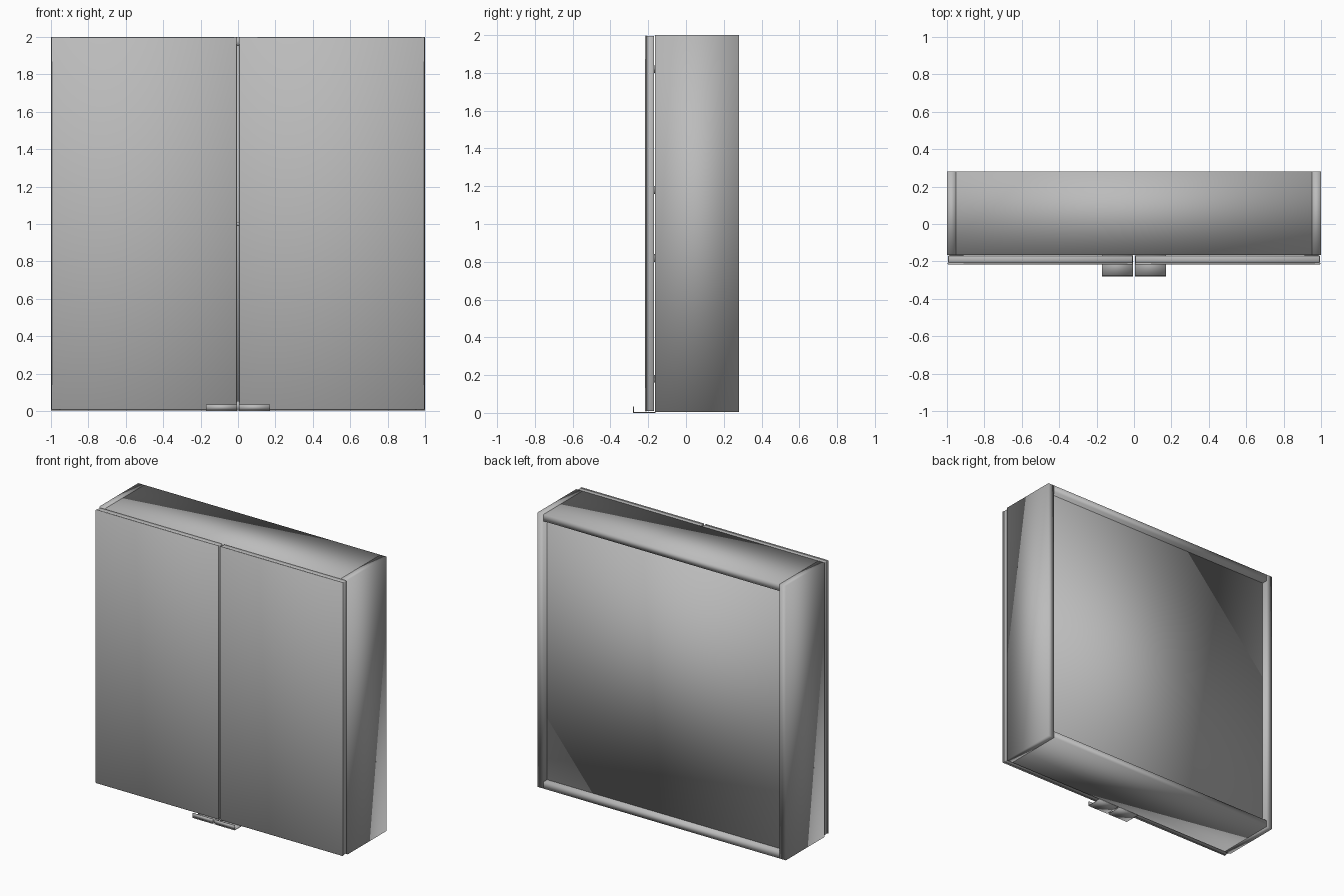
import bpy
import bmesh

# Remove the default cube
cube = bpy.data.objects.get("Cube")
if cube:
    bpy.data.objects.remove(cube, do_unlink=True)

# One plain grey finish
grey = bpy.data.materials.new("satin_grey")
grey.use_nodes = True
colour = (0.5, 0.5, 0.5, 1)
grey.diffuse_color = colour
grey.node_tree.nodes["Principled BSDF"].inputs["Base Color"].default_value = colour


def box(name, x, y, z, bevel=0):
    """Soft-shaded box from (min, max) ranges, optionally with a fine chamfer."""
    bm = bmesh.new()
    bmesh.ops.create_cube(bm, size=1)
    for v in bm.verts:
        v.co = [lo + (hi - lo) * (c + 0.5) for c, (lo, hi) in zip(v.co, (x, y, z))]
    if bevel:
        bmesh.ops.bevel(bm, geom=bm.edges[:], offset=bevel, segments=1, affect='EDGES')
    for f in bm.faces:
        f.smooth = True
    mesh = bpy.data.meshes.new(name)
    bm.to_mesh(mesh)
    bm.free()
    mesh.materials.append(grey)
    obj = bpy.data.objects.new(name, mesh)
    bpy.context.collection.objects.link(obj)
    return obj


def pair(name, x, y, z, bevel=0):
    """The same box on the left (+x) and mirrored on the right."""
    box("left_" + name, x, y, z, bevel)
    box("right_" + name, (-x[1], -x[0]), y, z, bevel)


BASE, TOP, WALL = 0.004, 2.0, 0.05
FRONT, BACK = -0.165, 0.28
INNER = 1 - WALL

# Carcass: sides, top, bottom, recessed back and a middle shelf
pair("side_panel", (INNER, 1), (FRONT, BACK), (BASE, TOP))
box("top_panel", (-INNER, INNER), (FRONT, BACK), (TOP - WALL, TOP))
box("bottom_panel", (-INNER, INNER), (FRONT, BACK), (BASE, BASE + WALL))
box("back_panel", (-INNER, INNER), (BACK - 0.06, BACK - 0.04), (BASE + WALL, TOP - WALL))
box("middle_shelf", (-INNER, INNER), (-0.11, BACK - 0.06), (0.99, 1.01))

# Doors: a core with a thin mirror sheet on its face
pair("door_core", (0.008, 0.993), (-0.207, -0.169), (0.010, 1.996), 0.003)
pair("door_mirror", (0.006, 0.996), (-0.217, -0.207), (0.008, 1.998), 0.003)

# Hinges bridging the gap behind the doors
for i, z in enumerate((0.18, 0.82, 1.18, 1.82)):
    pair(f"hinge_{i + 1}", (0.91, 0.985), (-0.170, -0.13), (z - 0.02, z + 0.02))

# Pull handles: a plate under each door with an upturned lip
pair("handle_plate", (0.006, 0.17), (-0.28, -0.162), (0, 0.006))
pair("handle_lip", (0.006, 0.17), (-0.28, -0.275), (0.006, 0.035))
